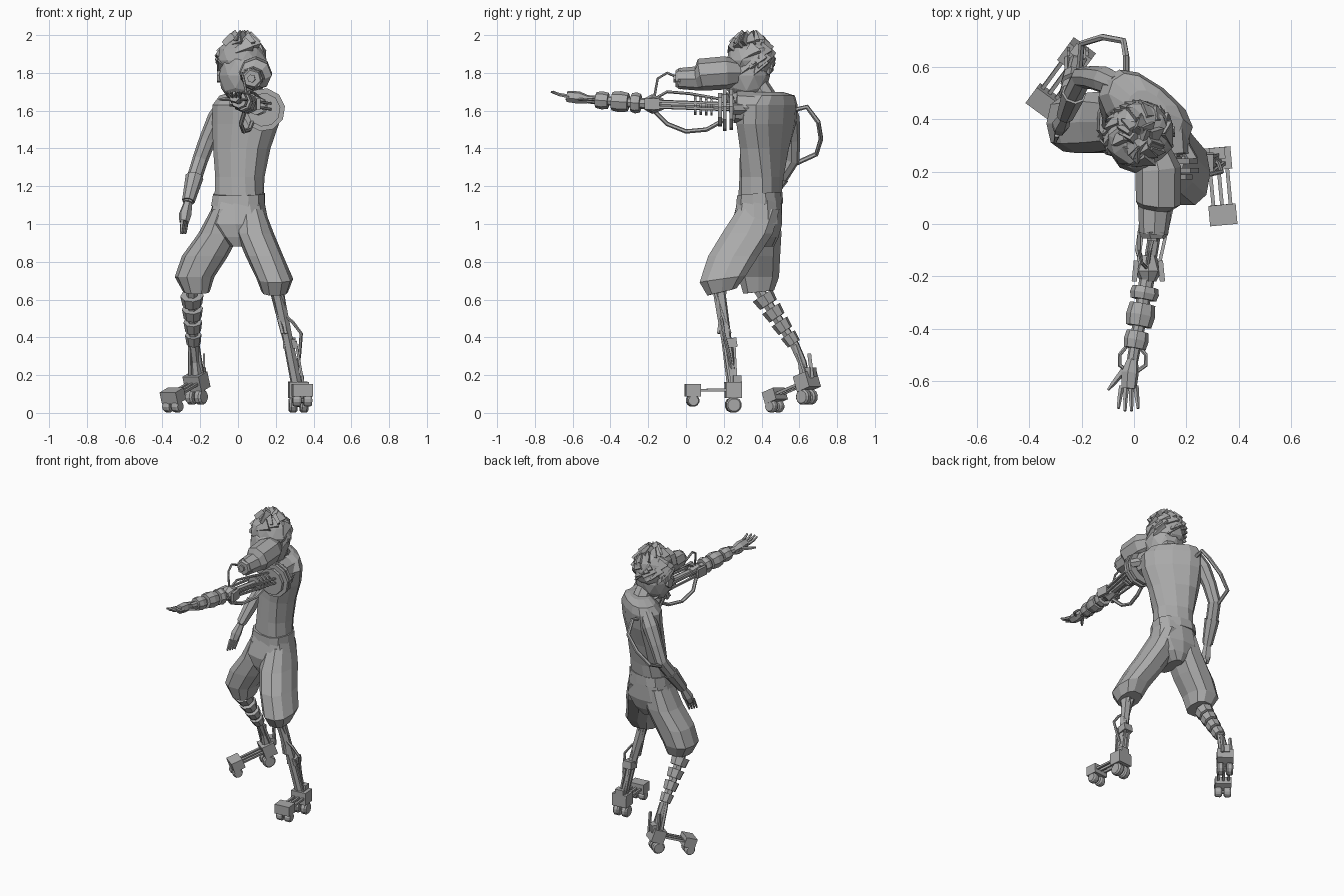
import bpy, bmesh, math, random
from mathutils import Vector, Matrix

random.seed(4)
if "Cube" in bpy.data.objects:
    bpy.data.objects.remove(bpy.data.objects["Cube"])

GREY = (0.4, 0.4, 0.4, 1)
mat = bpy.data.materials.new("plain grey")
mat.use_nodes = True
mat.diffuse_color = GREY
mat.node_tree.nodes["Principled BSDF"].inputs["Base Color"].default_value = GREY


def finish(name, bm):
    bmesh.ops.recalc_face_normals(bm, faces=bm.faces)
    me = bpy.data.meshes.new(name)
    bm.to_mesh(me)
    bm.free()
    me.materials.append(mat)
    ob = bpy.data.objects.new(name, me)
    bpy.context.collection.objects.link(ob)
    return ob


def skin(name, rings):
    bm = bmesh.new()
    loops = [[bm.verts.new(p) for p in ring] for ring in rings]
    n = len(loops[0])
    for a, b in zip(loops, loops[1:]):
        for i in range(n):
            j = (i + 1) % n
            bm.faces.new((a[i], a[j], b[j], b[i]))
    bm.faces.new(loops[0])
    bm.faces.new(loops[-1])
    return finish(name, bm)


def tube(name, pts, radii, n=6):
    """Sweep a round section along points; radii is a number or a list."""
    pts = [Vector(p) for p in pts]
    if not isinstance(radii, (list, tuple)):
        radii = [radii] * len(pts)
    rings, u = [], None
    for i, p in enumerate(pts):
        t = (pts[min(i + 1, len(pts) - 1)] - pts[max(i - 1, 0)]).normalized()
        u = t.orthogonal() if u is None else u - t * u.dot(t)
        u.normalize()
        v = t.cross(u)
        turn = [math.tau * k / n for k in range(n)]
        rings.append([p + (u * math.cos(a) + v * math.sin(a)) * radii[i] for a in turn])
    return skin(name, rings)


def loft(name, rows, n=12, square=0.8):
    """Stack level rings given as z, x, y, half width, half depth, turn, tilt."""
    rings = []
    for z, x, y, w, d, turn, tilt in rows:
        m = Matrix.Rotation(math.radians(turn), 3, 'Z')
        ring = []
        for k in range(n):
            c, s = math.cos(math.tau * k / n), math.sin(math.tau * k / n)
            q = Vector((math.copysign(abs(c) ** square, c) * w,
                        math.copysign(abs(s) ** square, s) * d, s * tilt))
            ring.append(Vector((x, y, z)) + m @ q)
        rings.append(ring)
    return skin(name, rings)


def box(name, at, size, turn=0.0, pitch=0.0):
    bm = bmesh.new()
    m = (Matrix.Translation(at) @ Matrix.Rotation(turn, 4, 'Z')
         @ Matrix.Rotation(pitch, 4, 'X') @ Matrix.Diagonal((*size, 1)))
    bmesh.ops.create_cube(bm, size=1, matrix=m)
    return finish(name, bm)


def lump(name, at, size, rough, detail=2):
    bm = bmesh.new()
    bmesh.ops.create_icosphere(bm, subdivisions=detail, radius=1)
    for v in bm.verts:
        v.co *= random.uniform(1 - rough, 1 + rough)
    bm.transform(Matrix.Translation(at) @ Matrix.Diagonal((*size, 1)))
    return finish(name, bm)


# Torso, twisted so the right shoulder is pulled back
loft("torso", [(1.13, .005, .39, .13, .105, -20, 0), (1.25, .01, .4, .13, .105, -26, 0),
               (1.4, .02, .415, .16, .105, -34, 0), (1.53, .04, .425, .195, .112, -38, 0),
               (1.63, .045, .43, .2, .112, -38, 0), (1.68, .045, .45, .16, .085, -38, 0),
               (1.7, .05, .44, .08, .06, -38, 0)])
tube("neck", [(.05, .42, 1.66), (.04, .36, 1.76)], [.065, .06], 8)
loft("belt", [(1.1, 0, .39, .145, .12, -15, .01), (1.16, .005, .39, .14, .115, -15, .01)])

# Shorts
loft("shorts_seat", [(.88, 0, .365, .04, .1, 0, 0), (.93, 0, .37, .11, .12, 0, 0),
                     (1.0, 0, .375, .165, .135, -6, 0), (1.13, .005, .39, .135, .115, -12, .01)])
loft("shorts_left_leg", [(.64, .195, .19, .07, .08, 0, .02), (.71, .195, .195, .097, .128, 0, .02),
                         (.83, .14, .25, .1, .138, 0, 0), (.95, .09, .325, .1, .14, 0, 0),
                         (1.08, .07, .385, .07, .115, 0, 0)], 10)
loft("shorts_right_leg", [(.64, -.22, .385, .07, .085, 0, .01), (.72, -.23, .385, .105, .112, 0, 0),
                          (.83, -.175, .385, .122, .118, 0, 0), (.95, -.1, .39, .11, .12, 0, 0),
                          (1.08, -.07, .39, .07, .11, 0, 0)], 10)

# Head and ragged hair
lump("head", (.02, .32, 1.785), (.125, .128, .15), .03)
tube("jaw", [(.02, .36, 1.74), (.03, .25, 1.68)], [.095, .055], 8)
lump("hair_cap", (.02, .34, 1.865), (.13, .133, .125), .08)
bm = bmesh.new()
for k in range(60):
    a, e = math.tau * k * .618, random.uniform(-.4, 1.4)
    out = Vector((math.cos(a) * math.cos(e), math.sin(a) * math.cos(e), math.sin(e)))
    if out.y < -.2 and e < .5:
        continue
    lean = (out * .7 + Vector((math.sin(a), -math.cos(a), -.9))).normalized()
    m = (Matrix.Translation(Vector((.02, .335, 1.86)) + out * .112)
         @ lean.to_track_quat('Z', 'Y').to_matrix().to_4x4())
    bmesh.ops.create_cone(bm, cap_ends=True, segments=4, radius1=.05, radius2=.003,
                          depth=.09, matrix=m)
finish("hair_tufts", bm)
tube("right_ear", [(-.08, .33, 1.78), (-.112, .33, 1.78)], .032)

# Breathing mask
tube("mask_barrel", [(.07, .3, 1.8), (.093, .21, 1.8), (.093, .08, 1.79), (.08, .06, 1.77),
                     (.075, -.04, 1.77)], [.06, .088, .086, .065, .055], 8)
tube("mask_rim", [(.075, -.03, 1.77), (.075, -.055, 1.77)], [.06, .045], 6)
tube("mask_nozzle", [(.072, -.04, 1.77), (.07, -.065, 1.77)], .022, 6)
tube("mask_hose", [(.05, 0, 1.74), (.02, -.03, 1.77), (.02, -.1, 1.8), (.03, -.15, 1.77),
                   (.05, -.17, 1.66)], .007)
for k in range(6):
    a = math.pi * k / 5
    box("collar_fringe", (.06 + .09 * math.cos(a), .27 - .06 * math.sin(a), 1.66),
        (.03, .025, .07), a, .4)

# Mechanical left arm: shoulder plates, rods, rings and sleeves
SHOULDER, ELBOW = Vector((.13, .26, 1.62)), Vector((.055, -.18, 1.635))
tube("shoulder_joint", [(.12, .36, 1.61), SHOULDER], [.09, .085], 8)
for y, r in ((.25, .11), (.215, .115), (.19, .09)):
    tube("shoulder_plate", [(.135, y, 1.605), (.135, y - .02, 1.605)], r, 10)
tube("shoulder_pin", [(.18, .31, 1.61), (.22, .24, 1.61)], .03)
tube("upper_arm_core", [SHOULDER, ELBOW], .024, 8)
for dx in (-1, 1):
    for dz in (-.015, .015):
        tube("upper_arm_rod", [SHOULDER + Vector((dx * .06, 0, dz)),
                               ELBOW + Vector((dx * .04, .02, dz))], .009, 4)
    box("elbow_plate", ELBOW + Vector((dx * .05, 0, 0)), (.02, .08, .06), dx * .1)
for k in range(4):
    c = SHOULDER.lerp(ELBOW, .27 + k * .065)
    tube("arm_spring_ring", [c, c + Vector((0, -.012, 0))], .05, 8)
tube("elbow", [ELBOW + Vector((0, .06, 0)), ELBOW, ELBOW + Vector((0, -.04, 0))],
     [.03, .052, .03], 8)
WRIST = Vector((-.005, -.52, 1.66))
tube("forearm_core", [ELBOW, WRIST], [.03, .022], 8)
for a, b, r in ((.18, .32, .056), (.37, .62, .056), (.68, .87, .048)):
    p, q = ELBOW.lerp(WRIST, a), ELBOW.lerp(WRIST, b)
    tube("forearm_sleeve", [p, p.lerp(q, .5), q], [r * .88, r, r * .88], 8)
for dx in (-1, 1):
    tube("wrist_loop", [WRIST + Vector((dx * x, y, 0)) for x, y in
                        ((.025, .05), (.05, .02), (.05, -.02), (.015, -.045))], .008)
tube("arm_cable", [(.08, .2, 1.55), (.06, .11, 1.5), (.03, 0, 1.49), (.015, -.1, 1.53),
                   (.04, -.18, 1.61)], .012)
tube("arm_top_cable", [(.12, .19, 1.66), (.09, .02, 1.69), (.06, -.1, 1.7), (.05, -.17, 1.66)], .008)

# Left hand, open
tube("left_palm", [WRIST, (-.015, -.57, 1.67), (-.02, -.63, 1.675)], [.022, .034, .03])
for k in range(4):
    x = -.047 + k * .018
    tube("left_finger", [(x, -.62, 1.675), (x * 1.25 + .003, -.67, 1.685),
                         (x * 1.4 + .006, -.72 + abs(k - 1.5) * .01, 1.7)], [.011, .009, .006], 5)
tube("left_thumb", [(-.04, -.56, 1.665), (-.08, -.61, 1.66), (-.1, -.635, 1.66)], [.014, .01, .005], 5)

# Right arm, hanging behind the body
tube("right_arm", [(-.06, .53, 1.64), (-.11, .55, 1.56), (-.16, .56, 1.45), (-.2, .56, 1.34),
                   (-.235, .49, 1.23), (-.265, .41, 1.11)], [.045, .052, .045, .042, .04, .026], 8)
tube("right_cuff", [(-.23, .5, 1.25), (-.263, .415, 1.12)], [.048, .034], 8)
tube("right_palm", [(-.265, .41, 1.11), (-.28, .38, 1.05), (-.285, .36, 1.01)], [.024, .034, .026])
for k in range(4):
    s = (k - 1.5) * .016
    tube("right_finger", [(-.283 + s * .5, .365 + s, 1.02),
                          (-.29 + s * .5, .335 + s, .95)], [.011, .006], 5)
tube("back_hose", [(-.03, .56, 1.6), (-.03, .64, 1.62), (-.04, .7, 1.54), (-.12, .715, 1.45),
                   (-.2, .69, 1.37), (-.21, .58, 1.32)], .013)

# Left shin
tube("left_shin", [(.2, .17, .68), (.265, .215, .38), (.31, .245, .15)], [.035, .028, .03])
for dx, dy in ((-.025, .03), (.03, -.02), (.01, .035)):
    tube("left_shin_rod", [(.2 + dx, .17 + dy, .66), (.25 + dx * .5, .21 - dy, .42)], .012, 5)
    tube("left_ankle_rod", [(.275 + dx, .22 + dy, .38), (.315 + dx, .245 + dy * .6, .16)], .009, 4)
box("left_shin_clamp", (.272, .235, .37), (.065, .07, .05), 0, .15)
tube("left_shin_cable", [(.22, .18, .54), (.29, .19, .48), (.335, .2, .42), (.325, .23, .3),
                         (.3, .25, .18)], .009)

# Right shin, a chain of sleeves
KNEE, ANKLE = Vector((-.245, .38, .66)), Vector((-.235, .575, .36))
tube("right_shin", [KNEE, ANKLE, (-.225, .615, .27), (-.215, .635, .15)], [.03, .026, .024, .03])
for k in range(4):
    p, q = KNEE.lerp(ANKLE, .13 + k * .23), KNEE.lerp(ANKLE, .29 + k * .23)
    r = .062 - .006 * k
    tube("right_shin_sleeve", [p, q], [r, r * .85], 8)
for dx in (-.035, .035):
    tube("right_ankle_rod", [(-.235 + dx * .6, .58, .36), (-.22 + dx, .64, .18)], .011, 5)
    box("right_heel_fin", (-.215 + dx, .66, .25), (.012, .02, .13), 0, .12)


def skate(side, heel, toe):
    """Heel and toe trucks on twin wheels, joined by rods."""
    heel, toe = Vector(heel), Vector(toe)
    run = toe - heel
    turn = math.atan2(run.x, -run.y)
    pitch = math.atan2(-run.z, run.xy.length)
    across = Vector((math.cos(turn), math.sin(turn), 0))
    ahead = Vector((run.x, run.y, 0)).normalized()
    box(side + "_heel_block", heel, (.105, .085, .085), turn, pitch)
    box(side + "_heel_bracket", heel - ahead * .02 + Vector((0, 0, .05)), (.06, .045, .05), turn)
    box(side + "_toe_block", toe, (.105, .078, .065), turn, pitch)
    for s in (-1, 0, 1):
        tube(side + "_foot_rod", [heel + across * s * .033, toe + across * s * .033], .01, 4)
    for at, r, drop in ((heel, .042, .08), (toe, .033, .055)):
        at = at - Vector((0, 0, drop))
        tube(side + "_axle", [at - across * .05, at + across * .05], .012)
        for s in (-1, 1):
            c = at + across * s * .029
            tube(side + "_wheel", [c - across * .022, c - across * .012, c + across * .012,
                                   c + across * .022], [r * .8, r, r, r * .8], 12)


skate("left", (.32, .25, .122), (.34, .035, .12))
skate("right", (-.22, .64, .165), (-.345, .47, .09))
